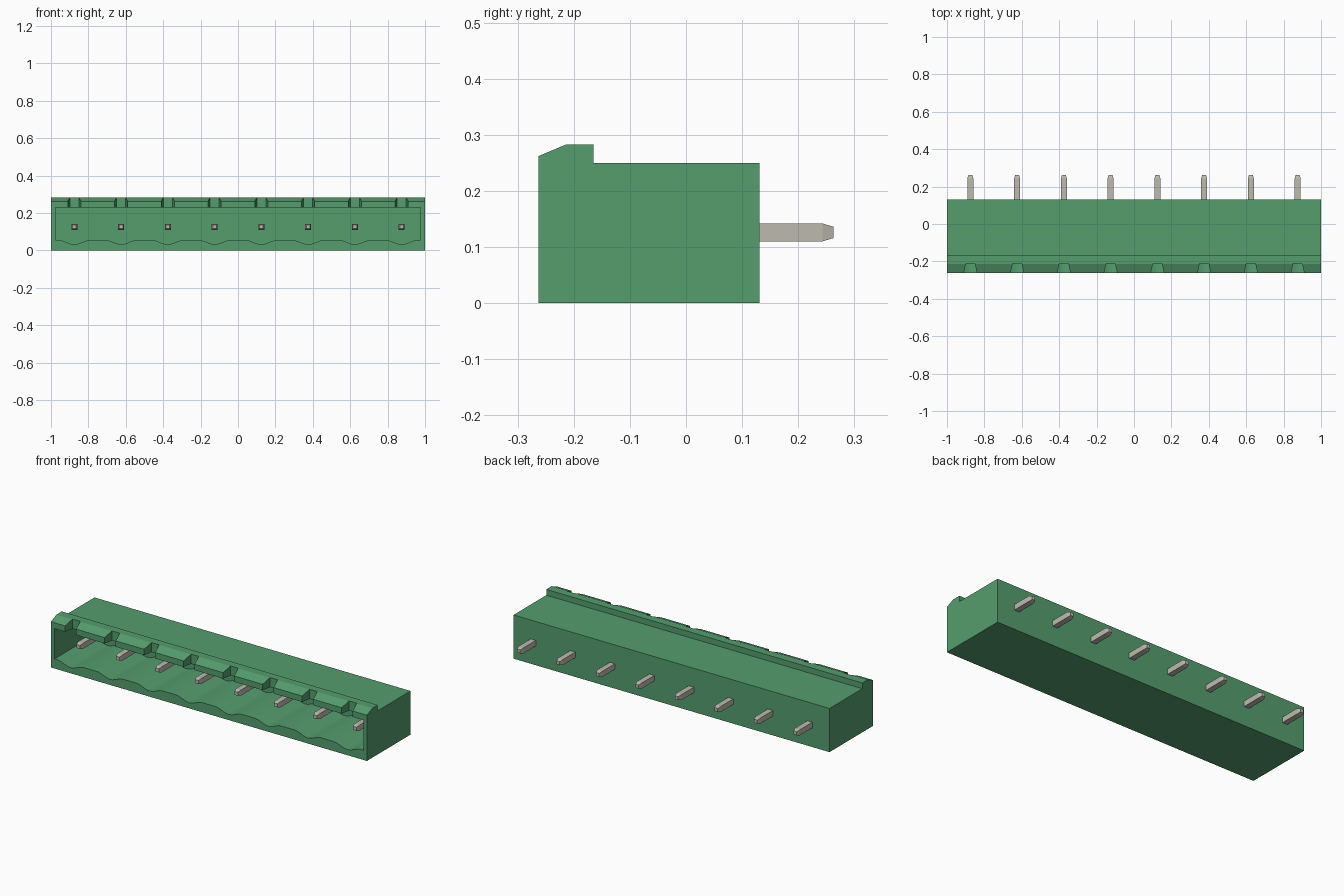
import bpy, bmesh, math

if "Cube" in bpy.data.objects:
    bpy.data.objects.remove(bpy.data.objects["Cube"], do_unlink=True)

PINS = [-0.875 + 0.25 * i for i in range(8)]
FRONT, BACK, PIN_Z = -0.263, 0.131, 0.126


def material(name, rgb):
    m = bpy.data.materials.new(name)
    m.use_nodes = True
    m.diffuse_color = (*rgb, 1)
    m.node_tree.nodes["Principled BSDF"].inputs["Base Color"].default_value = (*rgb, 1)
    return m


green = material("green plastic", (0.09, 0.34, 0.155))
metal = material("tinned metal", (0.51, 0.49, 0.43))


def loft(bm, rings):
    """Skin a closed solid through rings of equal length."""
    loops = [[bm.verts.new(p) for p in ring] for ring in rings]
    for a, b in zip(loops, loops[1:]):
        for i in range(len(a)):
            j = (i + 1) % len(a)
            bm.faces.new((a[i], a[j], b[j], b[i]))
    bm.faces.new(loops[0][::-1])
    bm.faces.new(loops[-1])


def make_object(name, solids, mat):
    bm = bmesh.new()
    for rings in solids:
        loft(bm, rings)
    bmesh.ops.recalc_face_normals(bm, faces=bm.faces)
    mesh = bpy.data.meshes.new(name)
    bm.to_mesh(mesh)
    bm.free()
    mesh.materials.append(mat)
    ob = bpy.data.objects.new(name, mesh)
    bpy.context.collection.objects.link(ob)
    return ob


def cut(target, cutter):
    mod = target.modifiers.new("cut", "BOOLEAN")
    mod.operation, mod.solver, mod.object = "DIFFERENCE", "EXACT", cutter
    cutter.hide_render = True
    bpy.context.view_layer.objects.active = target
    bpy.ops.object.modifier_apply(modifier=mod.name)
    bpy.data.objects.remove(cutter, do_unlink=True)


# Housing: side profile with the raised, bevelled lip
side = [(FRONT, 0), (BACK, 0), (BACK, 0.25), (-0.165, 0.25),
        (-0.165, 0.283), (-0.213, 0.283), (FRONT, 0.262)]
housing = make_object("housing", [[[(x, y, z) for y, z in side] for x in (-1, 1)]], green)

# Socket cavity: floor dips in a smooth trough under each pin
floor, ceiling, half = 0.055, 0.228, 0.085
outline = [(-0.977, ceiling), (-0.977, floor)]
for px in PINS:
    for k in range(13):
        t = k / 6 - 1
        outline.append((px + half * t, floor - 0.0115 * (1 + math.cos(math.pi * t))))
outline += [(0.977, floor), (0.977, ceiling)]
cavity = make_object("cavity_cutter",
                     [[[(x, y, z) for x, z in outline] for y in (-0.3, 0.07)]], green)
cut(housing, cavity)

# Tapered notches through the lip above every pin
notches = []
for px in PINS:
    plan = [(px - 0.043, -0.3), (px + 0.043, -0.3), (px + 0.024, -0.21), (px - 0.024, -0.21)]
    notches.append([[(x, y, z) for x, y in plan] for z in (0.2, 0.32)])
cut(housing, make_object("notch_cutter", notches, green))

bpy.ops.object.select_all(action="DESELECT")
housing.select_set(True)
bpy.context.view_layer.objects.active = housing
bpy.ops.object.shade_smooth_by_angle(angle=math.radians(15))


# Square contact pins, tapered at both ends
def square(x, y, r):
    return [(x + r * a, y, PIN_Z + r * b) for a, b in ((-1, -1), (1, -1), (1, 1), (-1, 1))]


stations = [(-0.195, 0.01), (-0.175, 0.016), (0.243, 0.016), (0.263, 0.01)]
for n, px in enumerate(PINS, 1):
    make_object(f"contact_pin_{n}", [[square(px, y, r) for y, r in stations]], metal)
